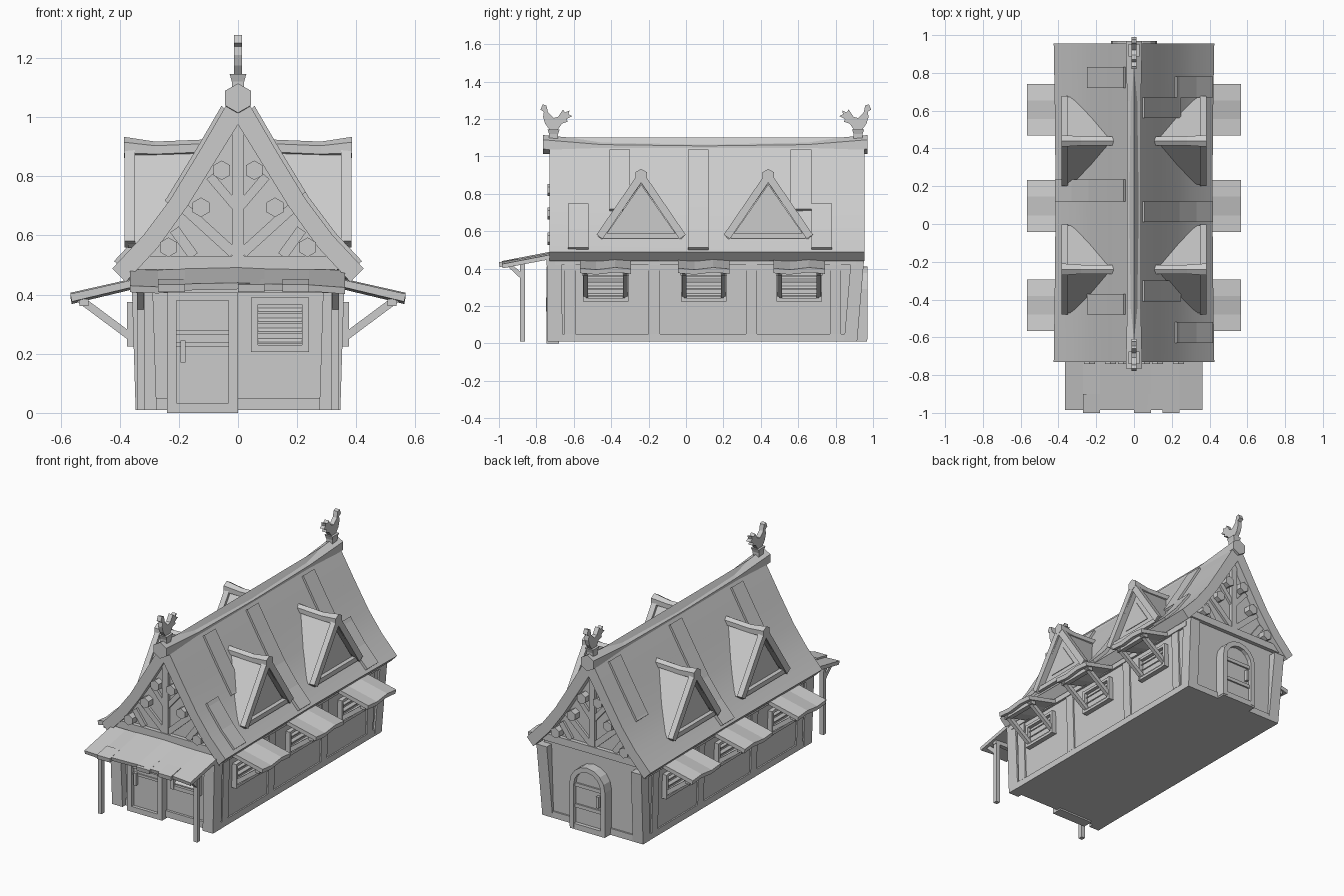
import bpy, bmesh, math
from mathutils import Vector

if "Cube" in bpy.data.objects:
    bpy.data.objects.remove(bpy.data.objects["Cube"])

GREY = (0.6, 0.6, 0.6, 1)
mat = bpy.data.materials.new("plain_grey")
mat.use_nodes = True
mat.diffuse_color = GREY
mat.node_tree.nodes["Principled BSDF"].inputs["Base Color"].default_value = GREY


# Local frames: u along a wall, n outward from the centre, z up
def world(u, n, z): return (u, n, z)
def front(u, n, z): return (u, -n, z)
def back(u, n, z): return (-u, n, z)
def side(s, off=0):
    return lambda u, n, z: (s * n, u + off, z)


def sweep(name, rings, f=world, smooth=False):
    """Skin a row of equal rings and cap both ends."""
    bm = bmesh.new()
    vs = [[bm.verts.new(f(*p)) for p in r] for r in rings]
    k = len(rings[0])
    for a, b in zip(vs, vs[1:]):
        for i in range(k):
            j = (i + 1) % k
            bm.faces.new((a[i], a[j], b[j], b[i]))
    bm.faces.new(vs[0])
    bm.faces.new(vs[-1])
    bmesh.ops.recalc_face_normals(bm, faces=bm.faces)
    me = bpy.data.meshes.new(name)
    bm.to_mesh(me)
    bm.free()
    me.materials.append(mat)
    ob = bpy.data.objects.new(name, me)
    bpy.context.collection.objects.link(ob)
    if smooth:
        bpy.ops.object.select_all(action='DESELECT')
        ob.select_set(True)
        bpy.context.view_layer.objects.active = ob
        bpy.ops.object.shade_smooth_by_angle(angle=math.radians(25))
    return ob


def box(name, u0, u1, n0, n1, z0, z1, f=world):
    return sweep(name, [[(u0, n0, z), (u1, n0, z), (u1, n1, z), (u0, n1, z)] for z in (z0, z1)], f)


def panel(name, pts, n0, n1, f):
    """Flat outline in u and z, thickened along n."""
    return sweep(name, [[(u, n, z) for u, z in pts] for n in (n0, n1)], f)


def beam(name, p, q, w, d, f=world):
    """Square timber from p to q."""
    p, q = Vector(p), Vector(q)
    ax = (q - p).normalized()
    ref = Vector((0, 1, 0)) if abs(ax.y) < 0.7 else Vector((1, 0, 0))
    a = ax.cross(ref).normalized()
    b = ax.cross(a)
    corners = [a * x * w / 2 + b * y * d / 2 for x, y in ((-1, -1), (1, -1), (1, 1), (-1, 1))]
    return sweep(name, [[tuple(e + c) for c in corners] for e in (p, q)], f)


def hex_log(name, stations, f=world, u=0):
    """Six-sided log along n; stations are (n, z, radius)."""
    angs = [math.radians(30 + 60 * i) for i in range(6)]
    return sweep(name, [[(u + r * math.cos(a), n, z + r * math.sin(a)) for a in angs]
                        for n, z, r in stations], f)


# Main roof, one curved slab for each side
OUTER = [(0, 1.1), (0.04, 1.04), (0.13, 0.885), (0.23, 0.72), (0.32, 0.6), (0.425, 0.488)]
INNER = [(0.38, 0.442), (0.27, 0.56), (0.17, 0.7), (0, 0.975)]


def roof_x(z):
    for (x0, z0), (x1, z1) in zip(OUTER, OUTER[1:]):
        if z0 >= z >= z1:
            return x0 + (x1 - x0) * (z0 - z) / (z0 - z1)


for s in (1, -1):
    sweep("roof_slope", [[(y, x + dx * (x > 0.3), z) for x, z in OUTER + INNER] for y, dx in
                         ((-0.73, 0), (-0.3, -0.006), (0.15, -0.01), (0.6, -0.006), (0.955, 0))],
          side(s), smooth=True)

# Raised roof boards: side, start, width, top, bottom
for s, y, w, top, low in ((1, -0.41, 0.11, 1.03, 0.71), (1, 0.01, 0.11, 1.03, 0.505),
                          (1, 0.56, 0.11, 1.03, 0.71), (1, 0.67, 0.11, 0.74, 0.505),
                          (1, -0.63, 0.11, 0.74, 0.505), (-1, 0.72, 0.11, 1.03, 0.71),
                          (-1, 0.12, 0.115, 1.03, 0.505), (-1, -0.48, 0.11, 1.03, 0.71)):
    zs = [top] + [z for _, z in OUTER if low < z < top] + [low]
    line = [(roof_x(z) + 0.01, z + 0.008) for z in zs] + [(roof_x(z) - 0.01, z - 0.01) for z in reversed(zs)]
    sweep("roof_board", [[(v, x, z) for x, z in line] for v in (y, y + w)], side(s))

hex_log("ridge_log", [(-0.765, 1.064, 0.05), (-0.45, 1.042, 0.042), (0.1, 1.035, 0.042),
                      (0.65, 1.042, 0.042), (0.97, 1.064, 0.05)])

# Walls with both gables
half = [(0.335, 0.015), (0.35, 0.45), (0.28, 0.56), (0.18, 0.7), (0, 0.985)]
panel("walls", half + [(-x, z) for x, z in reversed(half[:-1])], -0.695, 0.905, world)
box("base_plate", -0.345, 0.345, -0.71, 0.915, 0.01, 0.05)
for s in (1, -1):
    for y0, y1, lean in ((-0.74, -0.66, -0.005), (0.845, 0.915, 0.038)):
        sweep("corner_post", [[(s * (x + t * 0.014), y + t * lean, 0.01 + t * 0.45) for x, y in
                               ((0.275, y0), (0.346, y0), (0.346, y1), (0.275, y1))] for t in (0, 1)])
    for y in (-0.62, -0.17, 0.35, 0.8):
        sweep("wall_stud", [[(y + a, n, 0.05) for a, n in ((-0.03, 0.3), (0.03, 0.3), (0.03, 0.346), (-0.03, 0.346))],
                            [(y + a, n, 0.46) for a, n in ((-0.03, 0.3), (0.03, 0.3), (0.03, 0.358), (-0.03, 0.358))]],
              side(s))
    box("wall_plate", -0.7, 0.91, 0.3, 0.362, 0.42, 0.455, side(s))

# Gable timber framing
for f, n in ((front, 0.695), (back, 0.905)):
    box("gable_tie", -0.34, 0.34, n - 0.02, n + 0.025, 0.485, 0.53, f)
    box("king_post", -0.02, 0.02, n - 0.02, n + 0.02, 0.53, 1.0, f)
    for s in (1, -1):
        beam("gable_brace", (s * 0.015, n, 0.54), (s * 0.18, n, 0.69), 0.035, 0.03, f)
        beam("gable_brace", (s * 0.01, n, 0.7), (s * 0.095, n, 0.8), 0.03, 0.03, f)
        beam("gable_brace", (s * 0.15, n, 0.53), (s * 0.215, n, 0.62), 0.035, 0.03, f)
        for u, z in ((0.055, 0.82), (0.125, 0.695), (0.235, 0.56)):
            hex_log("purlin_end", [(n - 0.03, z, 0.033), (n + 0.045, z, 0.033)], f, s * u)


# Louvred window: frame of four bars and tilted slats
def window(f, u, hw, z0, z1, n, bar, count):
    box("window_back", u - hw + 0.005, u + hw - 0.005, n - 0.02, n + 0.004, z0 + 0.005, z1 - 0.005, f)
    for s in (1, -1):
        box("window_jamb", u + s * hw, u + s * (hw - bar), n - 0.02, n + 0.03, z0, z1, f)
    for z in (z0, z1 - bar):
        box("window_rail", u - hw, u + hw, n - 0.02, n + 0.027, z, z + bar, f)
    step = (z1 - z0 - 2 * bar) / count
    for i in range(count):
        z = z0 + bar + step * (i + 0.5)
        sweep("window_slat", [[(v, n - 0.005, z + 0.014), (v, n + 0.018, z - 0.006),
                               (v, n + 0.018, z - 0.013), (v, n - 0.005, z + 0.003)]
                              for v in (u - hw + bar, u + hw - bar)], f)


window(front, 0.142, 0.098, 0.205, 0.39, 0.7, 0.024, 4)

# Side windows with awnings and struts
for s in (1, -1):
    for y in (-0.43, 0.095, 0.605):
        f = side(s, y)
        window(f, 0, 0.122, 0.225, 0.375, 0.346, 0.017, 3)
        sweep("awning", [[(u, 0.345, 0.452 + d), (u, 0.567, 0.402 + d), (u, 0.562, 0.376 + d), (u, 0.345, 0.428 + d)]
                         for u, d in ((-0.137, 0), (-0.05, -0.008), (0.05, 0.004), (0.137, -0.004))], f)
        for u in (-0.105, 0.105):
            beam("awning_strut", (u, 0.34, 0.24), (u, 0.535, 0.385), 0.026, 0.024, f)
        box("awning_bar", -0.125, 0.125, 0.505, 0.535, 0.362, 0.385, f)

# Dormers
for s in (1, -1):
    for y in (-0.24, 0.44):
        f = side(s, y)
        hex_log_rings = ((0.09, 0.897, 0.028), (0.28, 0.889, 0.028), (0.385, 0.897, 0.036))
        hex_log("dormer_ridge", hex_log_rings, f)
        panel("dormer_wall", [(-0.2, 0.565), (0.2, 0.565), (0, 0.85)], 0.2, 0.346, f)
        panel("dormer_pane", [(-0.1, 0.636), (0.1, 0.636), (0, 0.785)], 0.34, 0.35, f)
        box("dormer_sill", -0.2, 0.2, 0.31, 0.372, 0.562, 0.59, f)
        for t in (1, -1):
            top = [(0, 0.375, 0.9), (0, 0.1, 0.9), (t * 0.232, 0.33, 0.575), (t * 0.232, 0.372, 0.575)]
            sweep("dormer_roof", [top, [(u - t * 0.02, n, z - 0.018) for u, n, z in top]], f)
            beam("dormer_barge", (0, 0.366, 0.895), (t * 0.222, 0.366, 0.57), 0.04, 0.034, f)

# Porch
ends = ((-0.365, 0), (-0.27, -0.004), (-0.18, 0.006), (0, 0.01), (0.09, 0.006), (0.24, 0.003), (0.362, -0.006))
sweep("porch_roof", [[(u, 0.69, 0.487 + d), (u, 0.985, 0.43 + d), (u, 0.98, 0.408 + d), (u, 0.69, 0.463 + d)]
                     for u, d in ends], front)
for u0, u1 in ((-0.27, -0.18), (0, 0.09), (0.15, 0.24)):
    sweep("porch_board", [[(u, 0.9, 0.453), (u, 1.0, 0.434), (u, 0.996, 0.408), (u, 0.9, 0.427)]
                          for u in (u0, u1)], front)
box("porch_beam", -0.345, 0.345, 0.86, 0.887, 0.405, 0.432, front)
for s in (1, -1):
    box("porch_post", s * 0.316, s * 0.342, 0.86, 0.887, 0.01, 0.42, front)
    beam("porch_brace", (s * 0.329, 0.875, 0.355), (s * 0.329, 0.95, 0.425), 0.024, 0.024, front)

# Front door
box("door_panel", -0.215, -0.025, 0.68, 0.725, 0.005, 0.385, front)
for u in (-0.24, -0.032):
    box("door_jamb", u, u + 0.032, 0.68, 0.745, 0, 0.4, front)
for z0, z1 in ((0, 0.033), (0.38, 0.41)):
    box("door_rail", -0.24, 0, 0.68, 0.745, z0, z1, front)
for z in (0.225, 0.265):
    box("door_band", -0.208, -0.032, 0.7, 0.732, z, z + 0.015, front)
box("door_handle", -0.195, -0.178, 0.72, 0.748, 0.17, 0.245, front)


# Arched back door
def arch(r, n):
    return [(r, n, 0.02)] + [(r * math.cos(math.pi * i / 8), n, 0.29 + r * math.sin(math.pi * i / 8))
                             for i in range(9)] + [(-r, n, 0.02)]


sweep("back_door_panel", [arch(0.1, 0.89), arch(0.1, 0.945)], back)
sweep("back_door_frame", [list(c) for c in zip(arch(0.122, 0.89), arch(0.122, 0.97),
                                               arch(0.092, 0.97), arch(0.092, 0.89))], back)
box("back_door_sill", -0.12, 0.12, 0.89, 0.968, 0.01, 0.045, back)
for z in (0.14, 0.27):
    box("back_door_band", -0.092, 0.092, 0.93, 0.955, z, z + 0.022, back)
box("back_door_handle", 0.06, 0.076, 0.93, 0.968, 0.18, 0.25, back)

# Rooster finials facing outward at both ends of the ridge
bird = [(0.07, 1.25), (0.058, 1.278), (0.038, 1.272), (0.03, 1.235), (0, 1.205), (-0.025, 1.212),
        (-0.05, 1.25), (-0.062, 1.235), (-0.085, 1.245), (-0.08, 1.225), (-0.1, 1.215), (-0.07, 1.2),
        (-0.075, 1.185), (-0.045, 1.175), (-0.02, 1.14), (0.02, 1.14), (0.045, 1.175), (0.056, 1.21), (0.052, 1.238)]
for f, n in ((front, 0.708), (back, 0.92)):
    sweep("rooster", [[(u, n + o, z) for o, z in bird] for u in (-0.014, 0.014)], f)
    sweep("rooster_base", [[(a * w, n + b * w * 1.15, z) for a, b in ((-1, -1), (1, -1), (1, 1), (-1, 1))]
                           for z, w in ((1.075, 0.02), (1.12, 0.021), (1.145, 0.028))], f)
